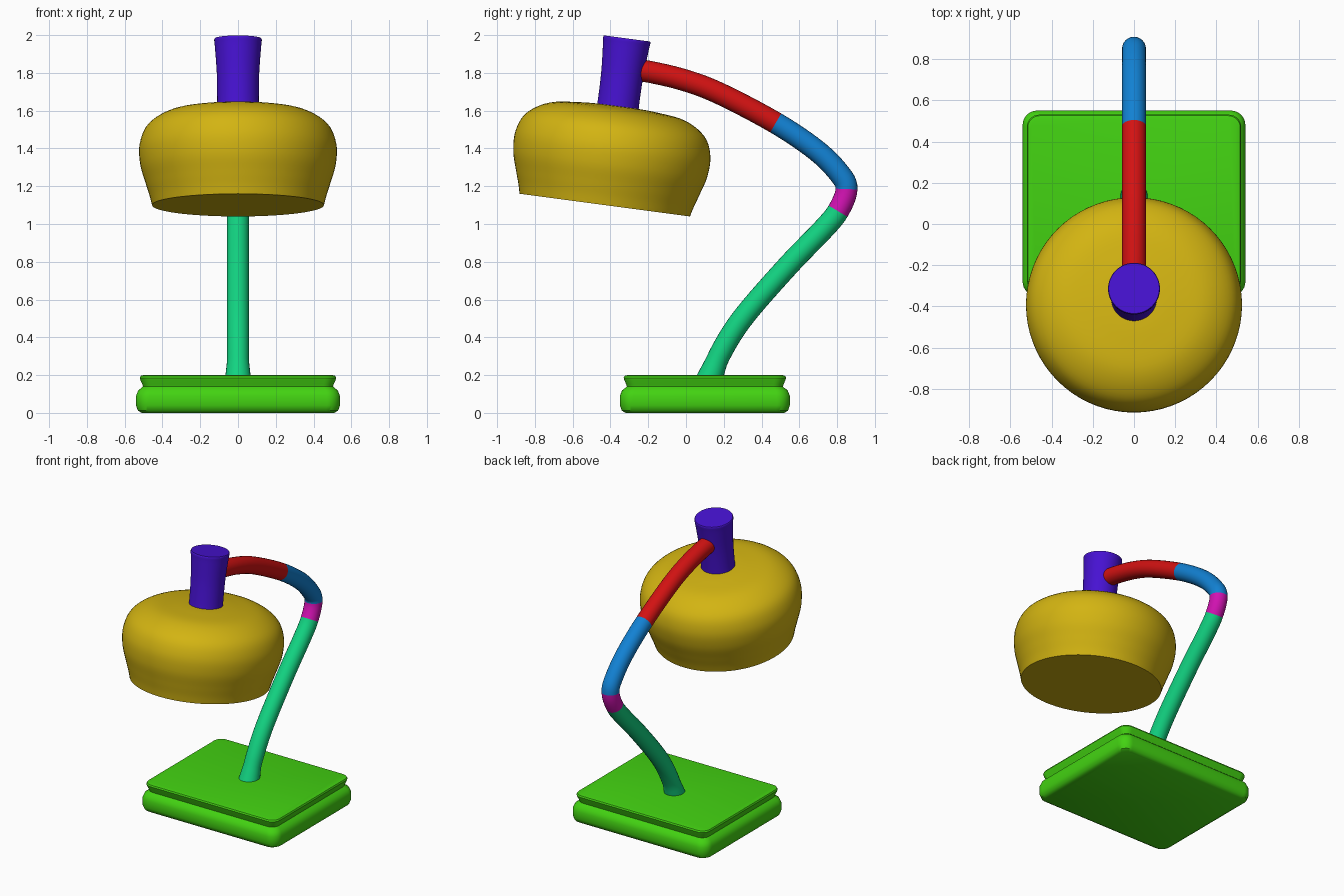
import bpy, bmesh, math
from mathutils import Vector, Matrix

cube = bpy.data.objects.get("Cube")
if cube:
    bpy.data.objects.remove(cube, do_unlink=True)


def material(name, rgb):
    m = bpy.data.materials.new(name)
    m.use_nodes = True
    m.diffuse_color = (*rgb, 1)
    m.node_tree.nodes["Principled BSDF"].inputs["Base Color"].default_value = (*rgb, 1)
    return m


yellow = material("yellow", (0.65, 0.456, 0.006))
green = material("green", (0.056, 0.65, 0.006))
red = material("red", (0.65, 0.006, 0.006))
blue = material("blue", (0.006, 0.22, 0.65))
magenta = material("magenta", (0.65, 0.006, 0.45))
teal = material("teal", (0.006, 0.65, 0.22))
purple = material("purple", (0.063, 0.006, 0.65))


def loft(name, rings, mat, angle=35):
    """Skin a list of closed rings and cap both ends."""
    bm = bmesh.new()
    loops = [[bm.verts.new(p) for p in ring] for ring in rings]
    n = len(loops[0])
    for a, b in zip(loops, loops[1:]):
        for i in range(n):
            j = (i + 1) % n
            bm.faces.new((a[i], a[j], b[j], b[i]))
    bm.faces.new(loops[0])
    bm.faces.new(loops[-1])
    bmesh.ops.recalc_face_normals(bm, faces=bm.faces)
    mesh = bpy.data.meshes.new(name)
    bm.to_mesh(mesh)
    bm.free()
    mesh.materials.append(mat)
    obj = bpy.data.objects.new(name, mesh)
    bpy.context.collection.objects.link(obj)
    bpy.ops.object.select_all(action='DESELECT')
    obj.select_set(True)
    bpy.context.view_layer.objects.active = obj
    bpy.ops.object.shade_smooth_by_angle(angle=math.radians(angle))
    return obj


def spline(points, steps):
    """Smooth curve through 2D points."""
    p = [Vector(q) for q in points]
    p = [2 * p[0] - p[1]] + p + [2 * p[-1] - p[-2]]
    out = []
    for a, b, c, d in zip(p, p[1:], p[2:], p[3:]):
        for k in range(steps):
            t = k / steps
            out.append(0.5 * (2 * b + (c - a) * t + (2 * a - 5 * b + 4 * c - d) * t**2
                              + (3 * b - a - 3 * c + d) * t**3))
    return out + [p[-2]]


def circle(r, n):
    return [(r * math.cos(i * math.tau / n), r * math.sin(i * math.tau / n)) for i in range(n)]


# Base: rounded rectangle with a bulging lower slab, a groove and a flared top
def rounded_rect(hx, hy, r, z):
    ring = []
    for k, (sx, sy) in enumerate([(1, 1), (-1, 1), (-1, -1), (1, -1)]):
        for i in range(9):
            a = math.pi / 2 * (k + i / 8)
            ring.append((sx * (hx - r) + r * math.cos(a),
                         0.1 + sy * (hy - r) + r * math.sin(a), z))
    return ring


base_profile = [(0.03, 0), (0.01, 0.012), (0, 0.04), (0, 0.09), (0.012, 0.12),
                (0.03, 0.133), (0.037, 0.14), (0.034, 0.15), (0.024, 0.172),
                (0.02, 0.186), (0.025, 0.196), (0.04, 0.2)]
loft("base", [rounded_rect(0.54 - d, 0.45 - d, 0.07 - d * 0.5, z)
              for d, z in base_profile], green, 40)

# Lamp head: shade and neck share one tilted axis
tilt = Matrix.Translation((0, -0.43, 1.1)) @ Matrix.Rotation(math.radians(-7.6), 4, 'X')


def lathe(name, profile, mat, n):
    return loft(name, [[tilt @ Vector((x, y, h)) for x, y in circle(r, n)]
                       for r, h in profile], mat, 45)


lathe("shade", spline([(0.455, 0), (0.468, 0.05), (0.49, 0.12), (0.518, 0.22), (0.52, 0.33),
                       (0.475, 0.43), (0.36, 0.5), (0.2, 0.523), (0.06, 0.53)], 5), yellow, 72)
lathe("neck", spline([(0.112, 0.5), (0.11, 0.56), (0.112, 0.7), (0.122, 0.84), (0.126, 0.88),
                      (0.123, 0.89)], 4), purple, 48)

# Arm: one bent tube in the x = 0 plane, split into coloured sections
path = spline([(0.12, 0.17), (0.19, 0.33), (0.31, 0.515), (0.546, 0.785), (0.72, 0.965),
               (0.805, 1.068), (0.85, 1.185), (0.81, 1.27), (0.69, 1.39), (0.475, 1.535),
               (0.18, 1.69), (-0.01, 1.762), (-0.19, 1.805), (-0.3, 1.82)], 6)
rings = []
for i, c in enumerate(path):
    d = (path[min(i + 1, len(path) - 1)] - path[max(i - 1, 0)]).normalized()
    radius = 0.058 + 0.012 * max(0, 1 - i / 4)
    rings.append([(x, c.x - d.y * u, c.y + d.x * u) for x, u in circle(radius, 24)])

for name, start, end, mat in [("lower_arm", 0, 5, teal), ("elbow", 5, 6, magenta),
                              ("middle_arm", 6, 9, blue), ("upper_arm", 9, 13, red)]:
    loft(name, rings[start * 6:end * 6 + 1], mat)
